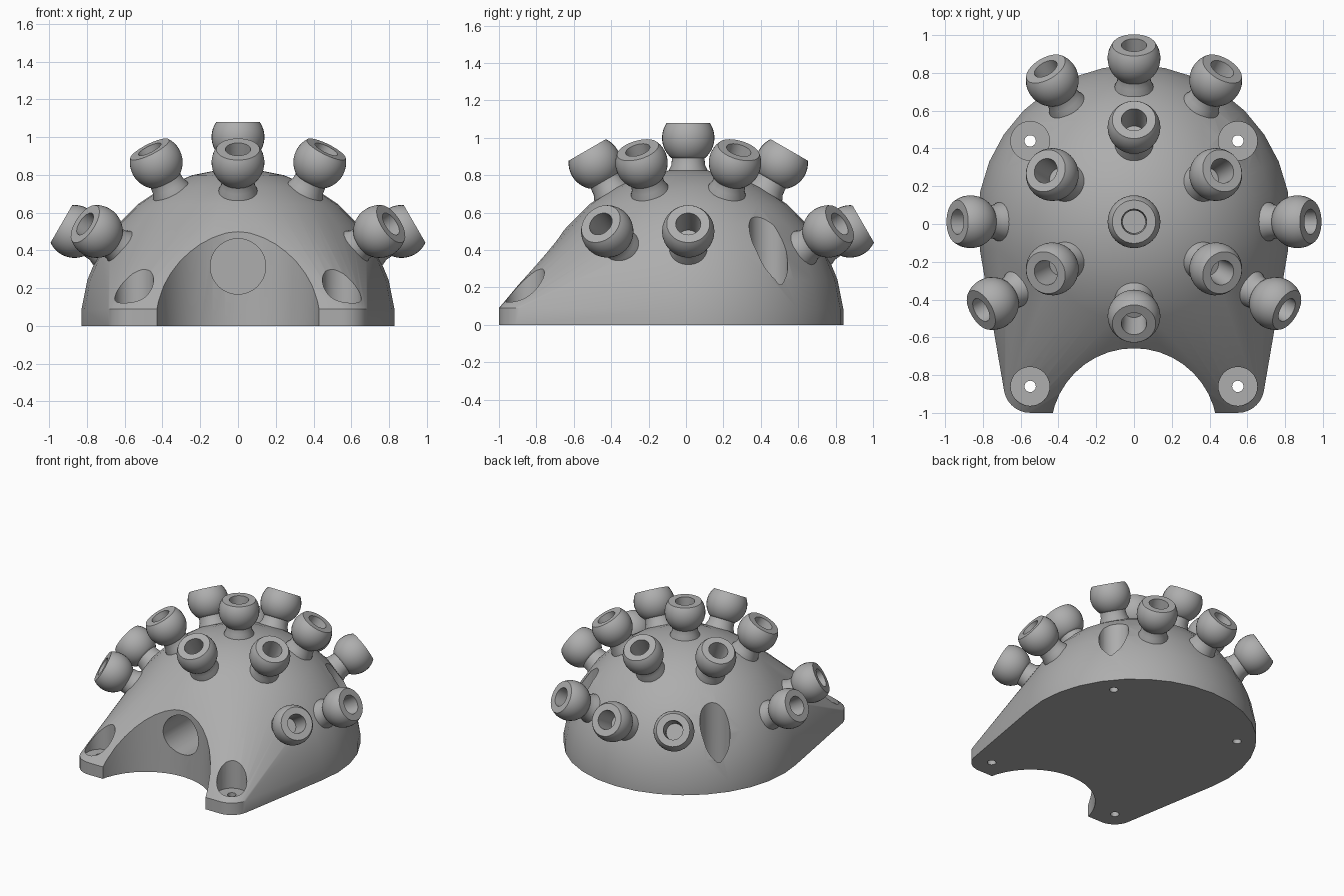
import bpy, bmesh, math
from mathutils import Vector

if "Cube" in bpy.data.objects:
    bpy.data.objects.remove(bpy.data.objects["Cube"])

R = 0.834        # dome radius
CY = 0.012       # dome centre along y
grey = bpy.data.materials.new("grey")
grey.diffuse_color = (0.42, 0.42, 0.42, 1)
grey.use_nodes = True
grey.node_tree.nodes["Principled BSDF"].inputs["Base Color"].default_value = grey.diffuse_color


def circle(x, y, z, r, n):
    return [(x + r * math.cos(2 * math.pi * i / n),
             y + r * math.sin(2 * math.pi * i / n), z) for i in range(n)]


def finish(name, bm):
    bmesh.ops.recalc_face_normals(bm, faces=bm.faces)
    me = bpy.data.meshes.new(name)
    bm.to_mesh(me)
    bm.free()
    me.materials.append(grey)
    ob = bpy.data.objects.new(name, me)
    bpy.context.collection.objects.link(ob)
    return ob


def activate(ob):
    bpy.ops.object.select_all(action='DESELECT')
    ob.select_set(True)
    bpy.context.view_layer.objects.active = ob


def lathe(name, profile, n=32):
    """Closed solid of revolution about z; profile starts and ends on the axis."""
    bm = bmesh.new()
    rings = []
    for r, z in profile:
        rings.append([bm.verts.new((0, 0, z))] if r == 0
                     else [bm.verts.new(p) for p in circle(0, 0, z, r, n)])
    for a, b in zip(rings, rings[1:]):
        for i in range(n):
            j = (i + 1) % n
            vs = [a[i % len(a)], a[j % len(a)], b[j % len(b)], b[i % len(b)]]
            bm.faces.new(list(dict.fromkeys(vs)))
    return finish(name, bm)


# Body: convex hull of a dome and two front feet
pts = circle(0, CY, 0, R * math.cos(math.radians(5.625)), 32)
for k in range(8):
    e = math.radians(5.625 + 11.25 * k)
    pts += circle(0, CY, R * math.sin(e), R * math.cos(e), 32)
for s in (-1, 1):
    for z in (0, 0.09):
        pts += circle(s * 0.55, -0.86, z, 0.14, 32)
bm = bmesh.new()
for p in pts:
    bm.verts.new(p)
hull = bmesh.ops.convex_hull(bm, input=bm.verts)
loose = [v for v in bm.verts if not v.link_faces]
bmesh.ops.delete(bm, geom=loose, context='VERTS')
bmesh.ops.dissolve_limit(bm, angle_limit=0.002, verts=bm.verts, edges=bm.edges)
body = finish("dome_body", bm)

# Cutters: front notch, cable hole, screw pockets with through holes
cutters = []


def cut_cylinder(name, loc, r, length, rot=(0, 0, 0)):
    c = lathe(name, [(0, 0), (r, 0), (r, length), (0, length)], 40)
    c.location, c.rotation_euler = loc, rot
    cutters.append(c)


cut_cylinder("notch_cutter", (0, -1.10, -0.2), 0.442, 1.4)
cut_cylinder("cable_hole_cutter", (0, 0, 0.315), 0.147, 0.9, (math.pi / 2, 0, 0))
for s in (-1, 1):
    for y in (-0.86, 0.44):
        pocket = lathe("screw_pocket_cutter",
                       [(0, -0.1), (0.03, -0.1), (0.03, 0.09), (0.103, 0.09),
                        (0.103, 1), (0, 1)])
        pocket.location = (s * 0.55, y, 0)
        cutters.append(pocket)

for c in cutters:
    activate(body)
    m = body.modifiers.new("cut", 'BOOLEAN')
    m.operation, m.solver, m.object = 'DIFFERENCE', 'EXACT', c
    bpy.ops.object.modifier_apply(modifier=m.name)
for c in cutters:
    bpy.data.objects.remove(c)
activate(body)
bpy.ops.object.shade_smooth_by_angle(angle=math.radians(25))

# Ball socket: flared neck, truncated ball, tapered bore
profile = [(0, 0.78), (0.105, 0.78), (0.102, 0.83), (0.09, 0.855), (0.087, 0.892)]
for k in range(15):
    a = math.radians(-50 + k * (84.85 / 14))
    profile.append((0.14 * math.cos(a), 1 + 0.14 * math.sin(a)))
profile += [(0.067, 1.08), (0.06, 0.95), (0.06, 0.91), (0, 0.91)]
socket = lathe("ball_socket", profile)
activate(socket)
bpy.ops.object.shade_smooth_by_angle(angle=math.radians(30))

# Sockets point outwards: one on top, an upper ring and a lower ring
aims = [(90, 0)] + [(60, a) for a in range(30, 390, 60)]
aims += [(30, a) for a in (-30, 0, 60, 90, 120, 180, 210)]
for i, (elev, az) in enumerate(aims):
    ob = socket if i == 0 else socket.copy()
    if i:
        bpy.context.collection.objects.link(ob)
    ob.location = (0, CY, 0)
    ob.rotation_euler = (0, math.radians(90 - elev), math.radians(az))
